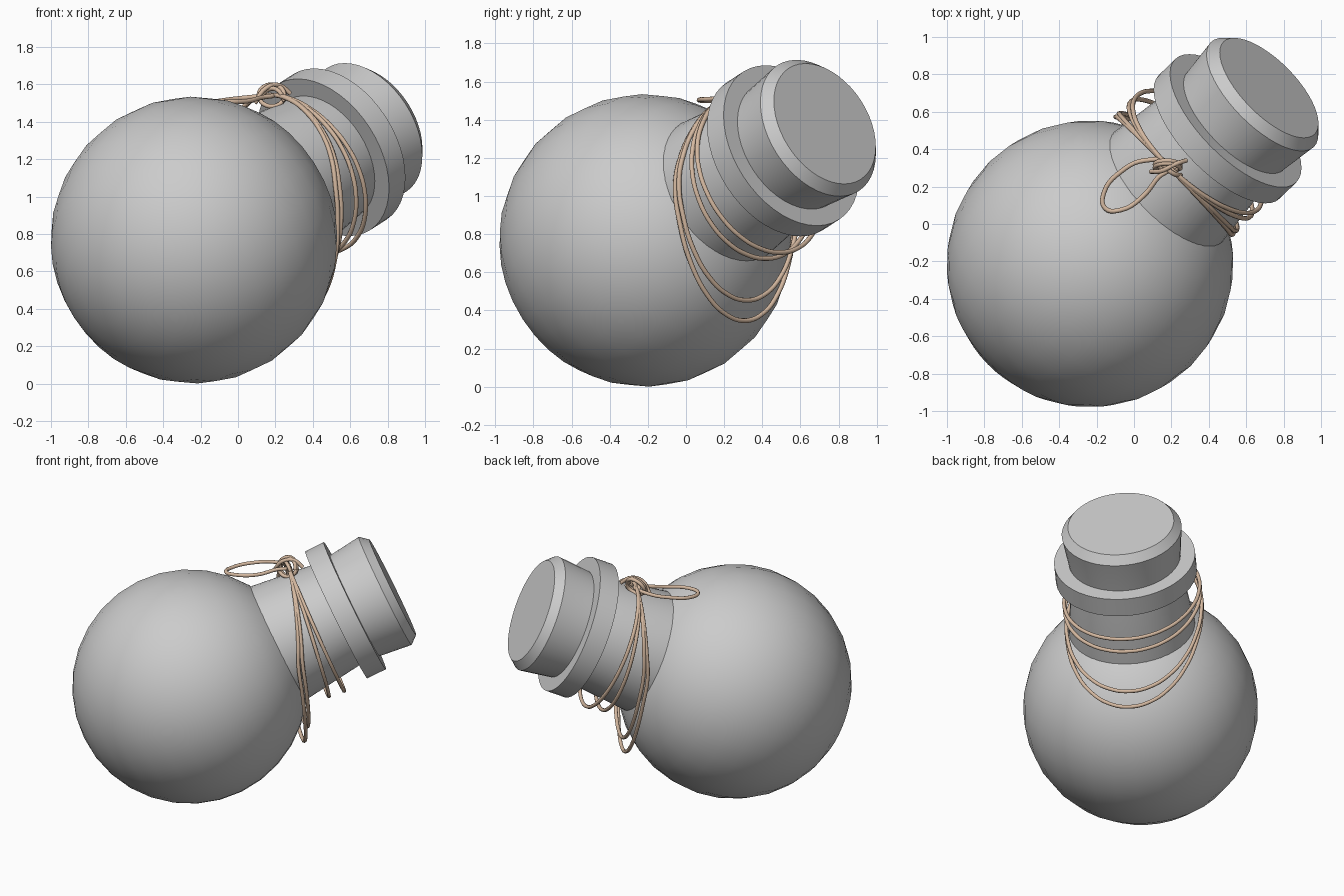
import bpy, bmesh
from math import sin, cos, pi, radians
from mathutils import Vector, Matrix

if "Cube" in bpy.data.objects:
    bpy.data.objects.remove(bpy.data.objects["Cube"])

# Tilted flask frame: n along the neck, u upward, w sideways
C = Vector((-0.235, -0.213, 0.767))
el, az = radians(24.5), radians(44.5)
n = Vector((cos(el) * cos(az), cos(el) * sin(az), sin(el)))
u = (Vector((0, 0, 1)) - n * n.z).normalized()
w = u.cross(n) * -1
w = w if w.x > 0 else -w
frame = Matrix.Translation(C) @ n.to_track_quat('Z', 'Y').to_matrix().to_4x4()


def smooth(ob, angle=30):
    bpy.ops.object.select_all(action='DESELECT')
    ob.select_set(True)
    bpy.context.view_layer.objects.active = ob
    bpy.ops.object.shade_smooth_by_angle(angle=radians(angle))


def lathe(name, profile, segs=48):
    """Revolve (radius, distance) points about the flask axis and cap the ends."""
    bm = bmesh.new()
    rings = [[bm.verts.new((r * cos(2 * pi * i / segs), r * sin(2 * pi * i / segs), s))
              for i in range(segs)] for r, s in profile]
    for a, b in zip(rings, rings[1:]):
        for i in range(segs):
            j = (i + 1) % segs
            bm.faces.new((a[i], a[j], b[j], b[i]))
    bm.faces.new(rings[0][::-1])
    bm.faces.new(rings[-1])
    me = bpy.data.meshes.new(name)
    bm.to_mesh(me)
    bm.free()
    ob = bpy.data.objects.new(name, me)
    ob.matrix_world = frame
    bpy.context.collection.objects.link(ob)
    smooth(ob)
    return ob


# Round body
bpy.ops.mesh.primitive_uv_sphere_add(segments=32, ring_count=16, radius=0.767)
body = bpy.context.object
body.name = "flask_body"
body.matrix_world = frame
smooth(body, 60)

# Tapered neck, lip and stopper
lathe("flask_neck", [(0.412, 0.60), (0.412, 0.645), (0.36, 1.08)])
lathe("flask_lip", [(0.462, 1.065), (0.462, 1.20)])
lathe("stopper", [(0.365, 1.15), (0.367, 1.20), (0.393, 1.42), (0.347, 1.475)])

twine = bpy.data.materials.new("twine")
twine.diffuse_color = (0.66, 0.48, 0.35, 1)
twine.use_nodes = True
twine.node_tree.nodes["Principled BSDF"].inputs["Base Color"].default_value = twine.diffuse_color


def string(name, pts, cyclic=False):
    cu = bpy.data.curves.new(name, 'CURVE')
    cu.dimensions = '3D'
    cu.bevel_depth = 0.0125
    cu.bevel_resolution = 2
    cu.use_fill_caps = True
    sp = cu.splines.new('BEZIER')
    sp.bezier_points.add(len(pts) - 1)
    for bp, p in zip(sp.bezier_points, pts):
        bp.co = p
        bp.handle_left_type = bp.handle_right_type = 'AUTO'
    sp.use_cyclic_u = cyclic
    sp.resolution_u = 5
    cu.materials.append(twine)
    ob = bpy.data.objects.new(name, cu)
    bpy.context.collection.objects.link(ob)


# Loose turns round the neck: distance along axis and drop at the bottom
for k, (sb, drop) in enumerate([(0.50, 0.69), (0.56, 0.60), (0.78, 0.46), (0.89, 0.475)]):
    pts = []
    for i in range(20):
        t = 2 * pi * i / 20
        f = (1 - cos(t)) / 2
        s = 0.926 + (sb - 0.926) * f
        up = cos(t) * (0.43 if cos(t) > 0 else drop)
        side = 0.44 * sin(t) - 0.09 * (1 - f) ** 2
        pts.append(C + n * s + u * up + w * side)
    string(f"neck_turn_{k + 1}", pts, True)

# Bow loop lying toward the body
K = Vector((0.18, 0.31, 1.54))
bow = [(0.19, 0.31, 1.54), (0.06, 0.34, 1.53), (-0.07, 0.28, 1.515), (-0.16, 0.17, 1.50),
       (-0.155, 0.085, 1.50), (-0.07, 0.075, 1.505), (0.05, 0.15, 1.51), (0.13, 0.25, 1.53)]
string("bow_loop", bow, True)

# Knot: a small coil, a cross strand and a loose end
coil = [K + Vector((0.068 * cos(t), 0.05 * sin(t) * 0.5 + 0.03 * (t / (4 * pi) - 0.5), 0.058 * sin(t)))
        for t in [4 * pi * i / 24 for i in range(25)]]
string("knot_coil", coil)
string("knot_cross", [K + Vector(p) for p in
       [(-0.09, -0.03, -0.04), (-0.03, -0.025, 0.04), (0.04, 0.01, 0.055), (0.1, 0.03, 0.01)]])
string("knot_end", [K + Vector(p) for p in
       [(-0.06, 0.05, -0.02), (-0.02, 0.0, 0.03), (0.03, -0.04, 0.03), (0.07, -0.05, -0.03)]])
